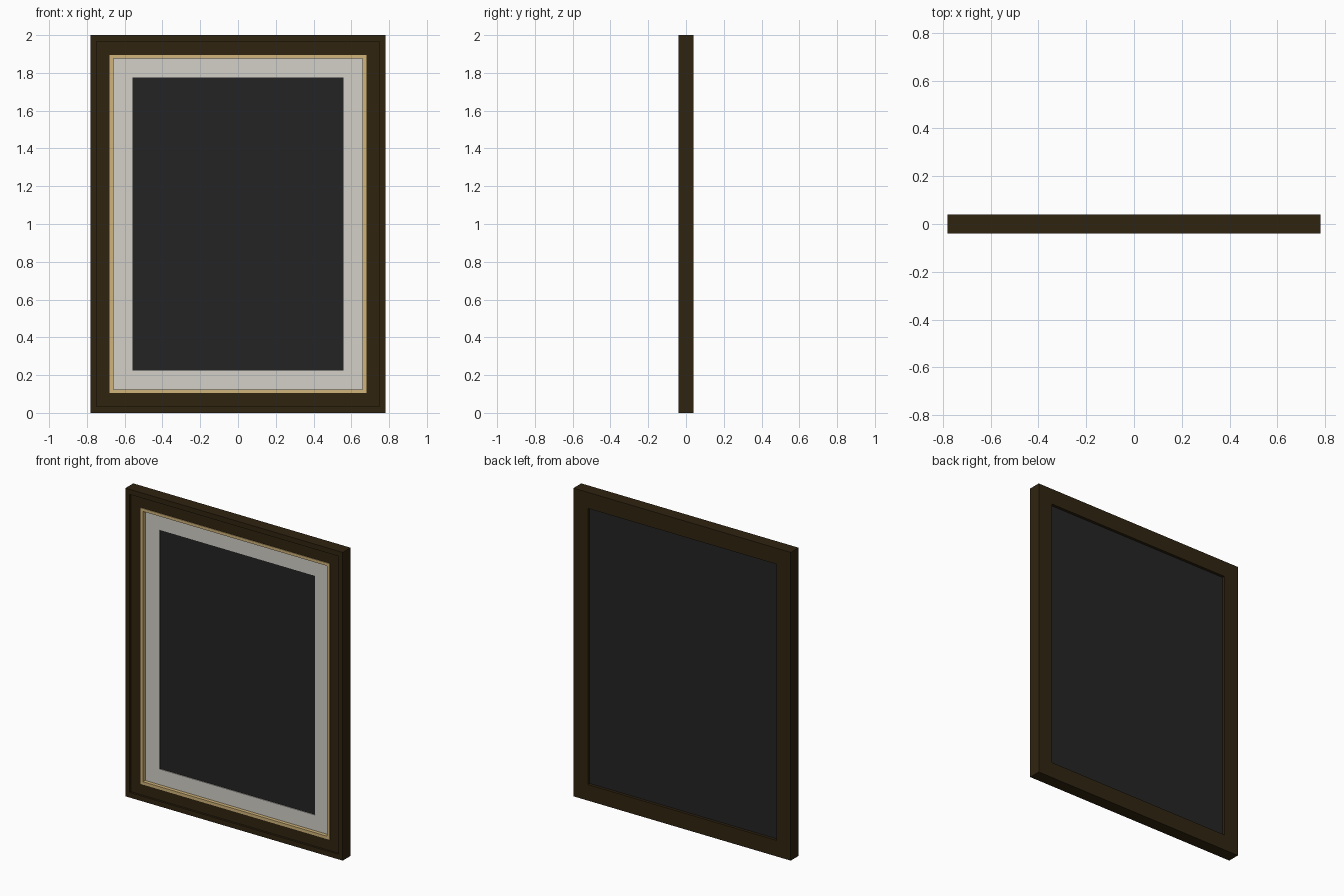
import bpy

if "Cube" in bpy.data.objects:
    bpy.data.objects.remove(bpy.data.objects["Cube"])


def material(name, rgb):
    m = bpy.data.materials.new(name)
    lin = [(c / 255 / 12.92) if c / 255 <= 0.04045 else ((c / 255 + 0.055) / 1.055) ** 2.4 for c in rgb]
    m.diffuse_color = (*lin, 1)
    m.use_nodes = True
    m.node_tree.nodes["Principled BSDF"].inputs["Base Color"].default_value = m.diffuse_color
    return m


WOOD = material("dark walnut", (48, 36, 16))
GOLD = material("pale gold", (208, 180, 122))
MAT = material("off white card", (212, 208, 200))
DARK = material("charcoal", (36, 36, 36))


def box(name, x, y, z, mat):
    """Box from (min, max) ranges on each axis."""
    bpy.ops.mesh.primitive_cube_add(size=1, location=[sum(r) / 2 for r in (x, y, z)])
    ob = bpy.context.object
    ob.name = name
    ob.scale = [r[1] - r[0] for r in (x, y, z)]
    bpy.ops.object.transform_apply(location=False, rotation=False, scale=True)
    ob.data.materials.append(mat)


def border(name, outer, inner, y, mat):
    """Four bars around the centre: full-height sides, top and bottom between them."""
    (ox, oz), (ix, iz) = outer, inner
    for side, s in (("left", -1), ("right", 1)):
        box(f"{name}_{side}", sorted((s * ix, s * ox)), y, (1 - oz, 1 + oz), mat)
    for side, s in (("bottom", -1), ("top", 1)):
        box(f"{name}_{side}", (-ix, ix), y, sorted((1 + s * iz, 1 + s * oz)), mat)


# Wooden frame and its raised outer lip
border("frame", (0.78, 1.0), (0.676, 0.896), (-0.027, 0.04), WOOD)
border("outer_lip", (0.78, 1.0), (0.75, 0.967), (-0.04, -0.027), WOOD)

# Gold inner trim, slightly proud of the wood
border("gold_trim", (0.679, 0.896), (0.66, 0.877), (-0.031, 0.0), GOLD)

# Card mount around the picture
border("card_mount", (0.665, 0.882), (0.558, 0.776), (-0.008, 0.002), MAT)

# Picture panel and backing board
box("picture_panel", (-0.6, 0.6), (-0.003, 0.004), (0.18, 1.82), DARK)
box("backing_board", (-0.677, 0.677), (0.003, 0.022), (0.103, 1.897), DARK)
